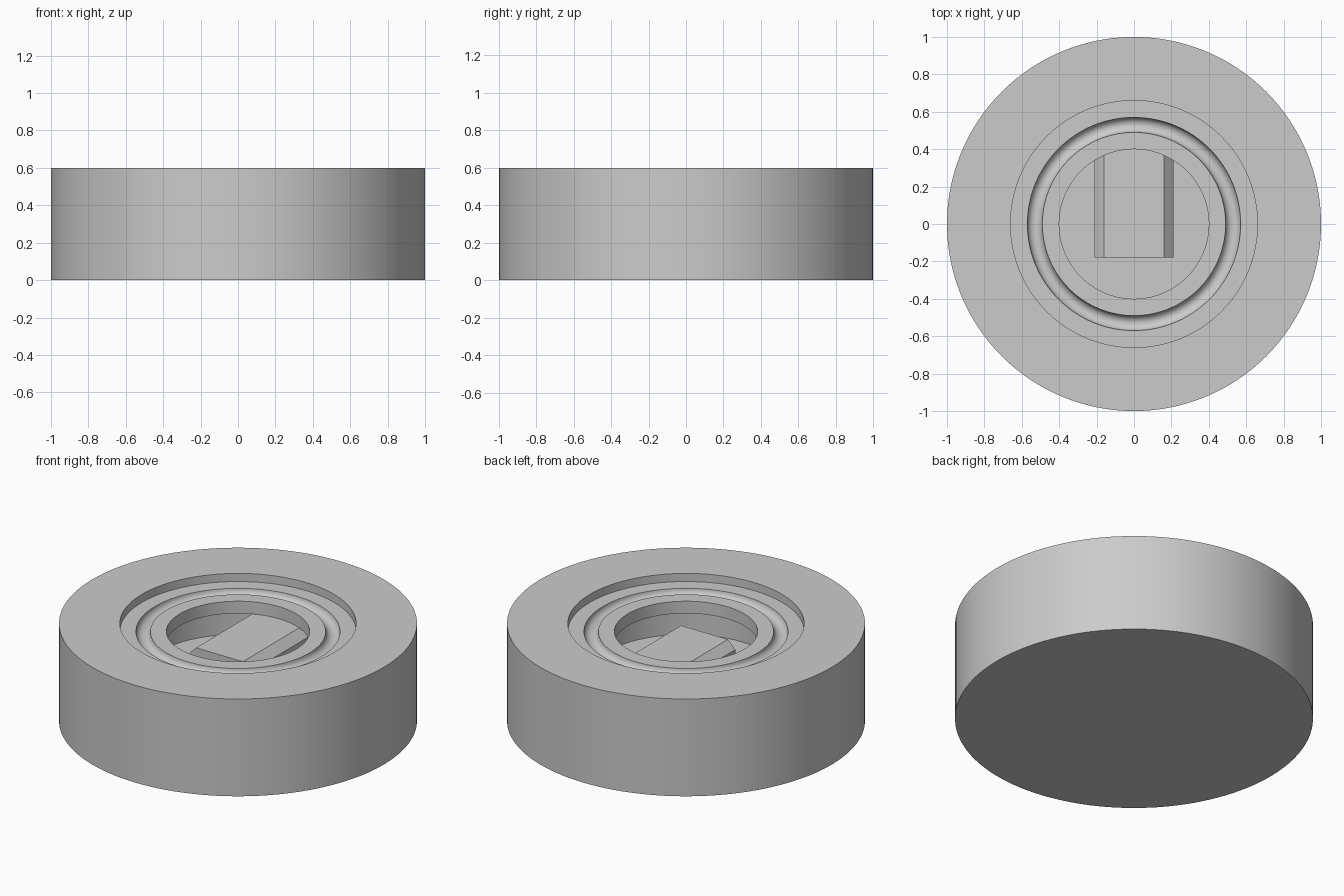
import bpy, bmesh, math

cube = bpy.data.objects.get("Cube")
if cube:
    bpy.data.objects.remove(cube, do_unlink=True)

grey = bpy.data.materials.new("plain_grey")
grey.use_nodes = True
COLOUR = (0.6, 0.6, 0.6, 1)
grey.diffuse_color = COLOUR
grey.node_tree.nodes["Principled BSDF"].inputs["Base Color"].default_value = COLOUR


def finish(name, bm, smooth):
    bmesh.ops.recalc_face_normals(bm, faces=bm.faces)
    mesh = bpy.data.meshes.new(name)
    bm.to_mesh(mesh)
    bm.free()
    mesh.materials.append(grey)
    obj = bpy.data.objects.new(name, mesh)
    bpy.context.collection.objects.link(obj)
    if smooth:
        bpy.ops.object.select_all(action='DESELECT')
        obj.select_set(True)
        bpy.context.view_layer.objects.active = obj
        bpy.ops.object.shade_smooth_by_angle(angle=math.radians(35))
    return obj


def lathe(name, profile, steps=128):
    bm = bmesh.new()
    verts = [bm.verts.new((r, 0, z)) for r, z in profile]
    edges = [bm.edges.new(pair) for pair in zip(verts, verts[1:])]
    bmesh.ops.spin(bm, geom=verts + edges, cent=(0, 0, 0), axis=(0, 0, 1),
                   angle=math.tau, steps=steps, use_merge=True)
    bmesh.ops.remove_doubles(bm, verts=bm.verts, dist=0.0005)
    return finish(name, bm, True)


def prism(name, section, y0, y1):
    bm = bmesh.new()
    face = bm.faces.new([bm.verts.new((x, y0, z)) for x, z in section])
    new = bmesh.ops.extrude_face_region(bm, geom=[face], use_keep_orig=True)["geom"]
    bmesh.ops.translate(bm, vec=(0, y1 - y0, 0),
                        verts=[g for g in new if isinstance(g, bmesh.types.BMVert)])
    return finish(name, bm, False)


# Round body: stepped top, half-round seal groove, mouth and wider inner cavity
LEDGE, LIP, FLOOR = 0.55, 0.475, 0.28
groove = [(0.53 + 0.04 * math.cos(math.pi * i / 12),
           LEDGE - 0.04 * math.sin(math.pi * i / 12)) for i in range(13)]
profile = [(0, 0), (1, 0), (1, 0.6), (0.66, 0.6), (0.66, LEDGE)] + groove
profile += [(0.4, LEDGE), (0.4, LIP), (0.54, LIP), (0.54, FLOOR), (0, FLOOR)]
lathe("round_body", profile)

# Locking tongue with sloped shoulders, running back into the cavity wall
half = [(0.21, FLOOR - 0.02), (0.21, 0.425), (0.16, LIP)]
section = half + [(-x, z) for x, z in reversed(half)]
prism("locking_tongue", section, -0.18, 0.58)
